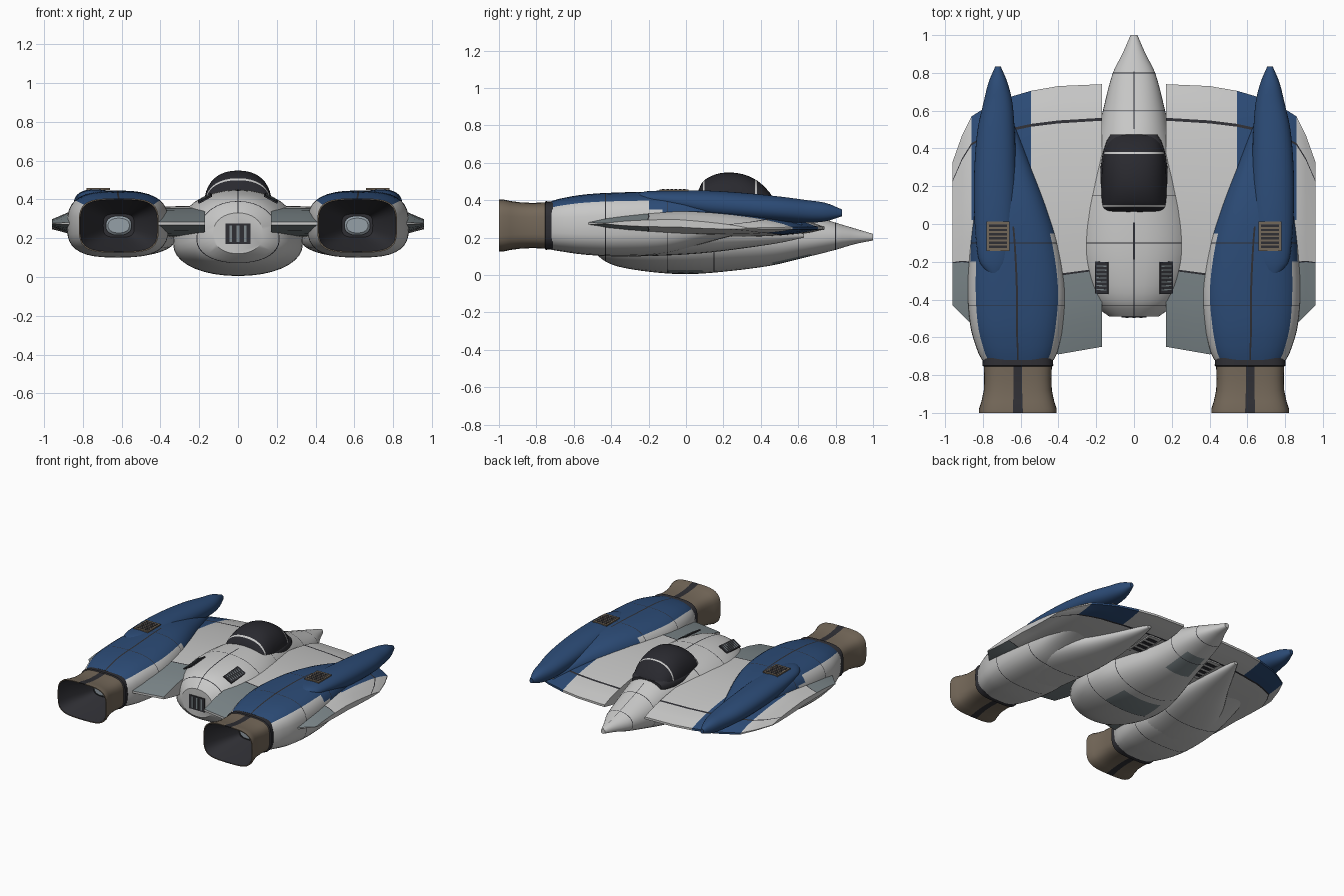
import bpy, bmesh
from math import sin, cos, radians
from mathutils import Matrix, Vector

if "Cube" in bpy.data.objects:
    bpy.data.objects.remove(bpy.data.objects["Cube"])


def material(name, rgb):
    m = bpy.data.materials.new(name)
    m.use_nodes = True
    m.diffuse_color = (*rgb, 1)
    m.node_tree.nodes["Principled BSDF"].inputs["Base Color"].default_value = (*rgb, 1)
    return m


MATS = [material("hull_white", (.58, .58, .575)), material("deep_blue", (.025, .071, .183)),
        material("dark_gap", (.028, .028, .034)), material("nozzle_brown", (.175, .138, .1)),
        material("flap_grey", (.205, .245, .258)), material("canopy_glass", (.022, .022, .028)),
        material("burner_grey", (.3, .35, .39))]
WHITE, BLUE, DARK, BROWN, FLAP, GLASS, BURNER = range(7)


def finish(name, bm, mirror=False, angle=35):
    bmesh.ops.recalc_face_normals(bm, faces=bm.faces)
    me = bpy.data.meshes.new(name)
    bm.to_mesh(me)
    bm.free()
    ob = bpy.data.objects.new(name, me)
    bpy.context.collection.objects.link(ob)
    for m in MATS:
        me.materials.append(m)
    for o in bpy.context.selected_objects:
        o.select_set(False)
    ob.select_set(True)
    bpy.context.view_layer.objects.active = ob
    bpy.ops.object.shade_smooth_by_angle(angle=radians(angle))
    if mirror:
        ob.modifiers.new("mirror", "MIRROR").use_mirror_merge = False
    return ob


def skin(name, rings, rule, caps=(WHITE, WHITE), mirror=False):
    """Bridge closed rings of points; rule(ring, point, centre) picks the colour."""
    bm = bmesh.new()
    vs = [[bm.verts.new(p) for p in r] for r in rings]
    n = len(vs[0])
    for i in range(len(vs) - 1):
        for j in range(n):
            k = (j + 1) % n
            f = bm.faces.new((vs[i][j], vs[i][k], vs[i + 1][k], vs[i + 1][j]))
            f.material_index = rule(i, j, f.calc_center_median())
    for r, c in zip((vs[0], vs[-1]), caps):
        bm.faces.new(r).material_index = c
    return finish(name, bm, mirror)


def smooth(rows, seams=(), steps=36, half=.0022):
    """Resample stations with a cubic, adding narrow bands at the seams."""
    y0, y1 = rows[0][0], rows[-1][0]
    ys = {y0 + (y1 - y0) * i / steps for i in range(steps + 1)}
    ys = sorted(ys | {s + d for s in seams for d in (-half, half)})
    slope = lambda a, b: [(q - p) / (b[0] - a[0]) for p, q in zip(a, b)]
    tang = [slope(rows[max(i - 1, 0)], rows[min(i + 1, len(rows) - 1)]) for i in range(len(rows))]
    out = []
    for y in ys:
        i = max(k for k in range(len(rows) - 1) if rows[k][0] <= y + 1e-9)
        a, b = rows[i], rows[i + 1]
        h = b[0] - a[0]
        t = (y - a[0]) / h
        out.append([(1 + 2 * t) * (1 - t) ** 2 * p + t * (1 - t) ** 2 * h * m
                    + t * t * (3 - 2 * t) * q + t * t * (t - 1) * h * n
                    for p, q, m, n in zip(a, b, tang[i], tang[i + 1])])
    return out


def angles(stripe):
    """Even angles with a narrow strip at top and bottom."""
    a = {float(d) for d in range(0, 360, 10)} - {90., 270.}
    return sorted(a | {c + s * stripe for c in (90, 270) for s in (-1, 1)})


def power(v, e):
    return (abs(v) ** e) * (1 if v >= 0 else -1)


def sections(rows, e, ang):
    """Rounded cross-sections; row = y, centre x, half width, bottom, waist, top."""
    return [[(cx + hw * power(cos(radians(a)), 2 / e), y,
              zw + ((zt - zw) if a < 180 else (zw - zb)) * power(sin(radians(a)), 2 / e))
             for a in ang] for y, cx, hw, zb, zw, zt in rows]


def mid(ang, j):
    return (ang[j] + (ang[j + 1] if j + 1 < len(ang) else 360)) / 2


def near(y, seams, half=.002):
    return any(abs(y - s) < half for s in seams)


# Fuselage with seams and grey belly panels
ANG = angles(.5)
body_rows = [(-.49, 0, .13, .12, .22, .33), (-.45, 0, .19, .085, .2, .375), (-.38, 0, .255, .05, .18, .415),
             (-.2, 0, .325, .018, .17, .445), (0, 0, .328, .005, .17, .45), (.2, 0, .278, .018, .17, .44),
             (.45, 0, .2, .05, .18, .4), (.6, 0, .165, .085, .19, .345), (.8, 0, .112, .135, .2, .28),
             (.9, 0, .062, .165, .2, .25), (1, 0, .018, .185, .2, .22)]
body_seams = (-.43, -.1, .15, .6, .8)


def body_rule(i, j, c):
    a = mid(ANG, j)
    if near(c.y, body_seams) or abs(a - 90) < .3 and not .0 < c.y < .5:
        return DARK
    if 238 < a < 302 and (-.1 < c.y < .08 or .47 < c.y < .68):
        return FLAP
    return WHITE


skin("fuselage", sections(smooth(body_rows, body_seams), 2.15, ANG), body_rule)

# Canopy with two light hoops, on a dark sill
CAN = angles(2)
can_rows = [(.055, 0, .145, .36, .37, .42), (.08, 0, .166, .36, .37, .485), (.12, 0, .172, .36, .37, .522),
            (.2, 0, .174, .36, .37, .547), (.3, 0, .17, .36, .37, .54), (.38, 0, .158, .35, .36, .505),
            (.44, 0, .138, .34, .35, .45), (.475, 0, .115, .33, .34, .4)]
hoops = (.095, .375)
skin("canopy", sections(smooth(can_rows, hoops, 30, .005), 2.3, CAN),
     lambda i, j, c: WHITE if near(c.y, hoops, .0048) else GLASS, (GLASS, GLASS))
sill = [(y, x, hw + .007, .33, .36, min(zt, .42)) for y, x, hw, zb, zw, zt in can_rows]
skin("canopy_sill", sections(sill, 3, CAN), lambda i, j, c: DARK, (DARK, DARK))


# Wings: one airfoil ring per span station, slat seam and flaps set by chord
def lerp(table, x):
    for (a, p), (b, q) in zip(table, table[1:]):
        if x <= b + 1e-6:
            return p + (q - p) * (x - a) / (b - a)


LEAD = [(.17, .74), (.4, .73), (.545, .705), (.7, .66), (.8, .61), (.86, .57), (.91, .47), (.96, .33)]
TRAIL = [(.17, -.65), (.4, -.69), (.6, -.65), (.86, -.53), (.96, -.43)]
THICK = [(.17, .092), (.6, .085), (.86, .065), (.96, .022)]
SPAN = [.17, .25, .33, .4, .47, .545, .62, .7, .78, .86, .91, .96]
CHORD = [0, .015, .05, .09, .128, .139, .2, .3, .4, .5, .6, .7, .707, .8, .9, 1]


def wing_point(x, u, side):
    yf, yb = lerp(LEAD, x), lerp(TRAIL, x)
    t = lerp(THICK, x) * max(.1, (4 * u * (1 - u)) ** .65)
    return (x, yf + (yb - yf) * u, .25 + .025 * min(1, 2 * u) + side * t * (1 if side > 0 else .8))


def wing_rule(i, j, c):
    n = len(CHORD)
    top = j < n - 1
    k = j if top else 2 * n - 2 - j
    u = 0 if j in (n - 1, 2 * n - 1) else (CHORD[k] + CHORD[k + 1]) / 2
    if .128 < u < .139 or .7 < u < .707:
        return DARK
    if u > .7:
        return FLAP
    if .545 < c.x < .86 and u < (.55 if top else .13):
        return BLUE
    return WHITE


skin("wing", [[wing_point(x, u, 1) for u in CHORD] + [wing_point(x, u, -1) for u in reversed(CHORD)]
              for x in SPAN], wing_rule, mirror=True)

# Engine nacelles, blue on top
NAC = angles(.2)
nac_rows = [(-.72, .615, .19, .135, .265, .395), (-.69, .615, .207, .13, .265, .405),
            (-.55, .62, .245, .11, .265, .43), (-.35, .62, .262, .1, .265, .442),
            (-.1, .632, .238, .115, .265, .445), (.1, .65, .192, .17, .27, .432), (.3, .668, .13, .22, .27, .395),
            (.5, .69, .07, .235, .27, .34), (.62, .7, .02, .25, .265, .285)]
nac_seams = (-.43, -.1)


def nacelle_rule(i, j, c):
    a = mid(NAC, j)
    fade = -.2 if a < 90 else -.05
    low = 40 if c.y < fade else 20 if c.y < fade + .08 else 0
    if c.y < -.705 or near(c.y, nac_seams) or abs(a - 90) < .2 and c.y < 0:
        return DARK
    return BLUE if low < a < 180 - low else WHITE


skin("engine_nacelle", sections(smooth(nac_rows, nac_seams), 2.9, NAC), nacelle_rule, (DARK, WHITE), True)

# Lower fairings sweeping inward from the nacelles to a point under the wing
low_rows = [(-.6, .62, .2, .13, .22, .26), (-.35, .61, .235, .102, .215, .26), (-.1, .575, .235, .105, .21, .26),
            (.1, .52, .2, .118, .21, .26), (.3, .46, .135, .142, .21, .25), (.5, .415, .065, .172, .21, .24),
            (.63, .39, .015, .2, .21, .22)]
skin("lower_fairing", sections(smooth(low_rows, nac_seams), 2.4, NAC),
     lambda i, j, c: DARK if near(c.y, nac_seams) else WHITE, mirror=True)

# Blue spear fairings over the nacelles
spear_rows = [(-.27, .735, .02, .41, .42, .435), (-.22, .735, .075, .39, .41, .447), (-.1, .735, .1, .36, .4, .452),
              (.1, .735, .112, .31, .38, .452), (.3, .735, .11, .295, .365, .44), (.5, .73, .098, .285, .35, .42),
              (.65, .72, .075, .28, .34, .4), (.75, .72, .05, .288, .335, .385), (.835, .72, .014, .315, .33, .35)]
skin("spear_fairing", sections(smooth(spear_rows), 2.2, CAN), lambda i, j, c: BLUE, (BLUE, BLUE), True)

# Flared nozzles: outside, rim, then the dark bore
NOZ = angles(1.4)
profile = [(-.71, .185, .128), (-.75, .188, .13), (-.755, .18, .123), (-.82, .178, .121), (-.88, .18, .123),
           (-.94, .193, .131), (-.98, .206, .14), (-1, .206, .14), (-1, .2, .134), (-.9, .165, .108),
           (-.75, .08, .06)]


def nozzle_rule(i, j, c):
    stripe = abs((mid(NOZ, j) % 180) - 90) < 1
    return DARK if i < 2 or i > 7 or stripe else BROWN


skin("nozzle", sections([(y, .615, w, .265 - h, .265, .265 + h) for y, w, h in profile], 3.6, NOZ),
     nozzle_rule, (DARK, DARK), True)
skin("burner_plug", sections([(y, .615, w, .265 - h, .265, .265 + h) for y, w, h in
                              ((-.775, .055, .038), (-.765, .067, .05), (-.74, .067, .05))], 2.3, CAN),
     lambda i, j, c: BURNER, (BURNER, BURNER), True)


# Grilles: a backing plate with slats laid across it
def grille(name, at, size, turn, plate, slat, count, fill=.4, mirror=True):
    bm = bmesh.new()
    w, l, h = size
    base = Matrix.Translation(Vector(at)) @ turn
    parts = [(0, w, l, h, 0, plate)]
    parts += [(((k + .5) / count - .5) * l * .86, w * .8, l * fill / count, h, h * .2, slat) for k in range(count)]
    for y, sx, sy, sz, z, mat in parts:
        m = base @ Matrix.Translation((0, y, z)) @ Matrix.Diagonal((sx, sy, sz, 1))
        for v in bmesh.ops.create_cube(bm, size=1, matrix=m)["verts"]:
            for f in v.link_faces:
                f.material_index = mat
    return finish(name, bm, mirror)


def turn(axis, degrees):
    return Matrix.Rotation(radians(degrees), 4, axis)


grille("fairing_grille", (.72, -.065, .453), (.12, .155, .009), turn("Y", 0), BROWN, DARK, 6, .5)
grille("fuselage_grille", (.17, -.285, .405), (.076, .17, .009), turn("X", 4) @ turn("Y", 29), DARK, FLAP, 7, .25)
grille("wing_underside_grille", (.265, .43, .203), (.1, .24, .009), turn("X", 181.5), WHITE, DARK, 4, .5)
grille("tail_vent", (0, -.491, .222), (.105, .13, .008), turn("X", 90) @ turn("Z", 90),
       DARK, FLAP, 3, .35, False)
